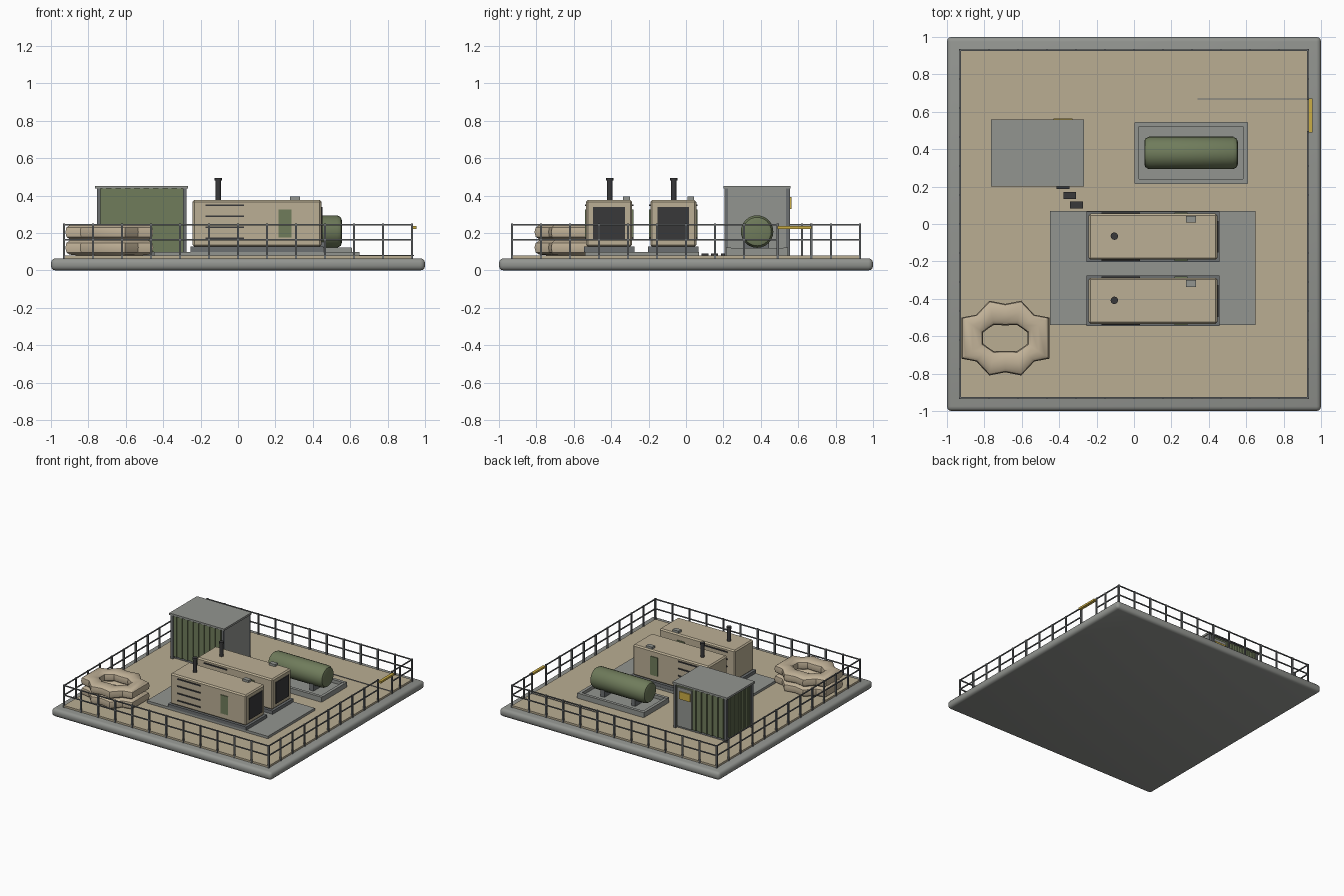
import bpy
import bmesh
import math
from mathutils import Vector

if "Cube" in bpy.data.objects:
    bpy.data.objects.remove(bpy.data.objects["Cube"], do_unlink=True)


def material(name, r, g, b):
    m = bpy.data.materials.new(name)
    m.use_nodes = True
    m.diffuse_color = (r, g, b, 1)
    m.node_tree.nodes["Principled BSDF"].inputs["Base Color"].default_value = (r, g, b, 1)
    return m


SAND = material("sand", 0.49, 0.42, 0.29)
CONCRETE = material("concrete_grey", 0.29, 0.30, 0.28)
GREEN = material("olive_green", 0.16, 0.20, 0.105)
DARK = material("dark_grey", 0.04, 0.04, 0.042)
STEEL = material("steel_grey", 0.15, 0.16, 0.165)
YELLOW = material("yellow", 0.60, 0.42, 0.06)
BAG = material("sandbag_tan", 0.53, 0.44, 0.31)
BEIGE = material("housing_beige", 0.50, 0.43, 0.30)


def finish(name, bm, mat, smooth=False):
    bmesh.ops.recalc_face_normals(bm, faces=bm.faces)
    me = bpy.data.meshes.new(name)
    bm.to_mesh(me)
    bm.free()
    me.materials.append(mat)
    ob = bpy.data.objects.new(name, me)
    bpy.context.collection.objects.link(ob)
    if smooth:
        bpy.ops.object.select_all(action="DESELECT")
        ob.select_set(True)
        bpy.context.view_layer.objects.active = ob
        bpy.ops.object.shade_smooth_by_angle(angle=math.radians(35))
    return ob


def add_box(bm, x, y, z):
    """Add a box given its (min, max) range on each axis."""
    verts = bmesh.ops.create_cube(bm, size=1)["verts"]
    for v in verts:
        v.co = Vector([(r[0] + r[1]) / 2 + c * (r[1] - r[0]) for c, r in zip(v.co, (x, y, z))])


def box(name, mat, x, y, z, bevel=0, segments=1):
    bm = bmesh.new()
    add_box(bm, x, y, z)
    if bevel:
        bmesh.ops.bevel(bm, geom=bm.edges[:], offset=bevel, segments=segments,
                        profile=0.5, affect="EDGES")
    return finish(name, bm, mat, segments > 1)


def lathe(name, mat, profile, origin, axis, sides=24):
    """Sweep (radius, height) points round the given axis."""
    bm = bmesh.new()
    turn = Vector((0, 0, 1)).rotation_difference(Vector(axis))
    rings = []
    for r, h in profile:
        ring = []
        for i in range(sides):
            a = math.tau * i / sides
            p = Vector((r * math.cos(a), r * math.sin(a), h))
            ring.append(bm.verts.new(turn @ p + Vector(origin)))
        rings.append(ring)
    for a, b in zip(rings, rings[1:]):
        for i in range(sides):
            j = (i + 1) % sides
            bm.faces.new((a[i], a[j], b[j], b[i]))
    bm.faces.new(rings[0])
    bm.faces.new(rings[-1])
    return finish(name, bm, mat, True)


# Foundation slab and sand surface
box("foundation", CONCRETE, (-1, 1), (-1, 1), (0, 0.065), 0.025, 3)
box("sand_surface", SAND, (-0.93, 0.93), (-0.93, 0.93), (0.05, 0.08))
box("ground_cable", STEEL, (0.34, 0.94), (0.666, 0.672), (0.078, 0.084))

# Perimeter fence with a gap for the gate
E, T, GROUND, TOP = 0.93, 0.006, 0.065, 0.25
GATE = (0.49, 0.67)
fence = bmesh.new()
spots = [-E + 2 * E * i / 12 for i in range(13)]


def post(x, y):
    add_box(fence, (x - T, x + T), (y - T, y + T), (GROUND, TOP))


for s in spots:
    post(s, -E)
    post(s, E)
    if abs(s) < E - 0.01:
        post(-E, s)
        if not GATE[0] - 0.04 < s < GATE[1]:
            post(E, s)
for y in GATE:
    post(E, y)
for z in (0.165, 0.244):
    rz = (z - 0.004, z + 0.004)
    for side in (-E, E):
        add_box(fence, (-E, E), (side - 0.004, side + 0.004), rz)
    add_box(fence, (-E - 0.004, -E + 0.004), (-E, E), rz)
    for span in ((-E, GATE[0]), (GATE[1], E)):
        add_box(fence, (E - 0.004, E + 0.004), span, rz)
finish("perimeter_fence", fence, STEEL)
box("gate_bar", YELLOW, (0.932, 0.955), GATE, (0.222, 0.237))

# Generator plinth
box("generator_plinth", CONCRETE, (-0.45, 0.65), (-0.54, 0.07), (0.075, 0.1))


def generator(tag, yc):
    def part(name):
        return f"generator_{tag}_{name}"
    box(part("skid"), STEEL, (-0.255, 0.457), (yc - 0.135, yc + 0.135), (0.1, 0.127))
    box(part("housing"), BEIGE, (-0.243, 0.446), (yc - 0.123, yc + 0.123), (0.127, 0.377), 0.01)
    box(part("radiator"), DARK, (0.444, 0.452), (yc - 0.085, yc + 0.085), (0.165, 0.34))
    # Louvres and access panel on both long sides
    vents = bmesh.new()
    for s in (-1, 1):
        face = sorted((yc + s * 0.121, yc + s * 0.129))
        for i in range(4):
            z = 0.172 + i * 0.059
            add_box(vents, (-0.175, 0.032), face, (z - 0.005, z + 0.005))
        box(part("panel"), GREEN, (0.217, 0.285), face, (0.175, 0.327))
    finish(part("louvres"), vents, DARK)
    # Roof fittings
    lathe(part("exhaust"), DARK,
          [(0.015, 0.37), (0.015, 0.48), (0.02, 0.48), (0.02, 0.495)],
          (-0.105, yc + 0.003, 0), (0, 0, 1), 12)
    box(part("roof_box"), CONCRETE, (0.277, 0.332), (yc + 0.075, yc + 0.112), (0.375, 0.395))


generator("front", -0.411)
generator("rear", -0.068)

# Fuel tank in its containment tray
box("tray_floor", CONCRETE, (0.01, 0.60), (0.225, 0.535), (0.075, 0.095))
tray = bmesh.new()
for y in ((0.215, 0.24), (0.52, 0.545)):
    add_box(tray, (0.005, 0.607), y, (0.075, 0.122))
for x in ((0.003, 0.028), (0.584, 0.609)):
    add_box(tray, x, (0.217, 0.543), (0.075, 0.12))
finish("tray_rim", tray, CONCRETE)
lathe("fuel_tank", GREEN,
      [(0.06, 0.055), (0.076, 0.06), (0.087, 0.08), (0.087, 0.53), (0.076, 0.55), (0.06, 0.555)],
      (0, 0.38, 0.208), (1, 0, 0), 24)
for x in (0.15, 0.43):
    box("tank_saddle", STEEL, (x, x + 0.035), (0.315, 0.445), (0.09, 0.155))

# Equipment shelter
X0, X1, Y0, Y1 = -0.745, -0.285, 0.215, 0.545
box("shelter_body", GREEN, (X0, X1), (Y0, Y1), (0.1, 0.437))
box("shelter_base", STEEL, (X0 + 0.01, X1 - 0.01), (Y0 + 0.01, Y1 - 0.01), (0.078, 0.1))
box("shelter_roof", CONCRETE, (-0.765, -0.268), (0.2, 0.56), (0.437, 0.453))
box("shelter_end_wall", CONCRETE, (X1, X1 + 0.009), (Y0, Y1), (0.08, 0.437))
ribs = bmesh.new()
for i in range(9):
    x = X0 + 0.02 + i * 0.05
    add_box(ribs, (x, x + 0.02), (Y0 - 0.008, Y0), (0.1, 0.437))
    if x < -0.45:
        add_box(ribs, (x, x + 0.02), (Y1, Y1 + 0.008), (0.1, 0.437))
for i in range(6):
    y = Y0 + 0.03 + i * 0.05
    add_box(ribs, (X0 - 0.007, X0), (y, y + 0.02), (0.1, 0.437))
finish("shelter_wall_ribs", ribs, GREEN)
posts = bmesh.new()
for x in (X0, X1):
    for y in (Y0, Y1):
        add_box(posts, (x - 0.01, x + 0.01), (y - 0.01, y + 0.01), (0.08, 0.437))
finish("shelter_corner_posts", posts, STEEL)
box("shelter_door", CONCRETE, (-0.44, -0.305), (Y1, Y1 + 0.009), (0.1, 0.42))
box("door_sign", YELLOW, (-0.43, -0.33), (Y1 + 0.009, Y1 + 0.018), (0.33, 0.392))

# Stepping plates towards the generators
for i in range(3):
    x, y = -0.38 + i * 0.036, 0.205 - i * 0.052
    box("stepping_plate", DARK, (x - 0.034, x + 0.034), (y - 0.019, y + 0.019), (0.078, 0.09))

# Stacked sandbag ring: one quarter of (outer, inner) points, mirrored round
quarter = [((0.235, 0.11), (0.118, 0.03)),
           ((0.155, 0.125), (0.09, 0.052)),
           ((0.085, 0.2), (0.062, 0.07))]
mid = [((0, 0.183), (0, 0.068))]


def flip(points, sx, sy):
    return [tuple((p[0] * sx, p[1] * sy) for p in pair) for pair in points]


loop = (quarter + mid + flip(quarter, -1, 1)[::-1] + flip(quarter, -1, -1)
        + flip(mid, 1, -1) + flip(quarter, 1, -1)[::-1])
SIDES = 12
for layer, zc in (("lower", 0.122), ("upper", 0.205)):
    bm = bmesh.new()
    rings = []
    for outer, inner in loop:
        o, n = Vector((*outer, 0)), Vector((*inner, 0))
        centre, half = (o + n) / 2 + Vector((-0.688, -0.61, zc)), (o - n) / 2
        ring = []
        for i in range(SIDES):
            a = math.tau * i / SIDES
            # Squared-off round section, like a filled bag
            c, s = (math.copysign(abs(f) ** 0.7, f) for f in (math.cos(a), math.sin(a)))
            ring.append(bm.verts.new(centre + half * c + Vector((0, 0, 0.041 * s))))
        rings.append(ring)
    for k, a in enumerate(rings):
        b = rings[(k + 1) % len(rings)]
        for i in range(SIDES):
            j = (i + 1) % SIDES
            bm.faces.new((a[i], a[j], b[j], b[i]))
    finish(f"sandbag_ring_{layer}", bm, BAG, True)
